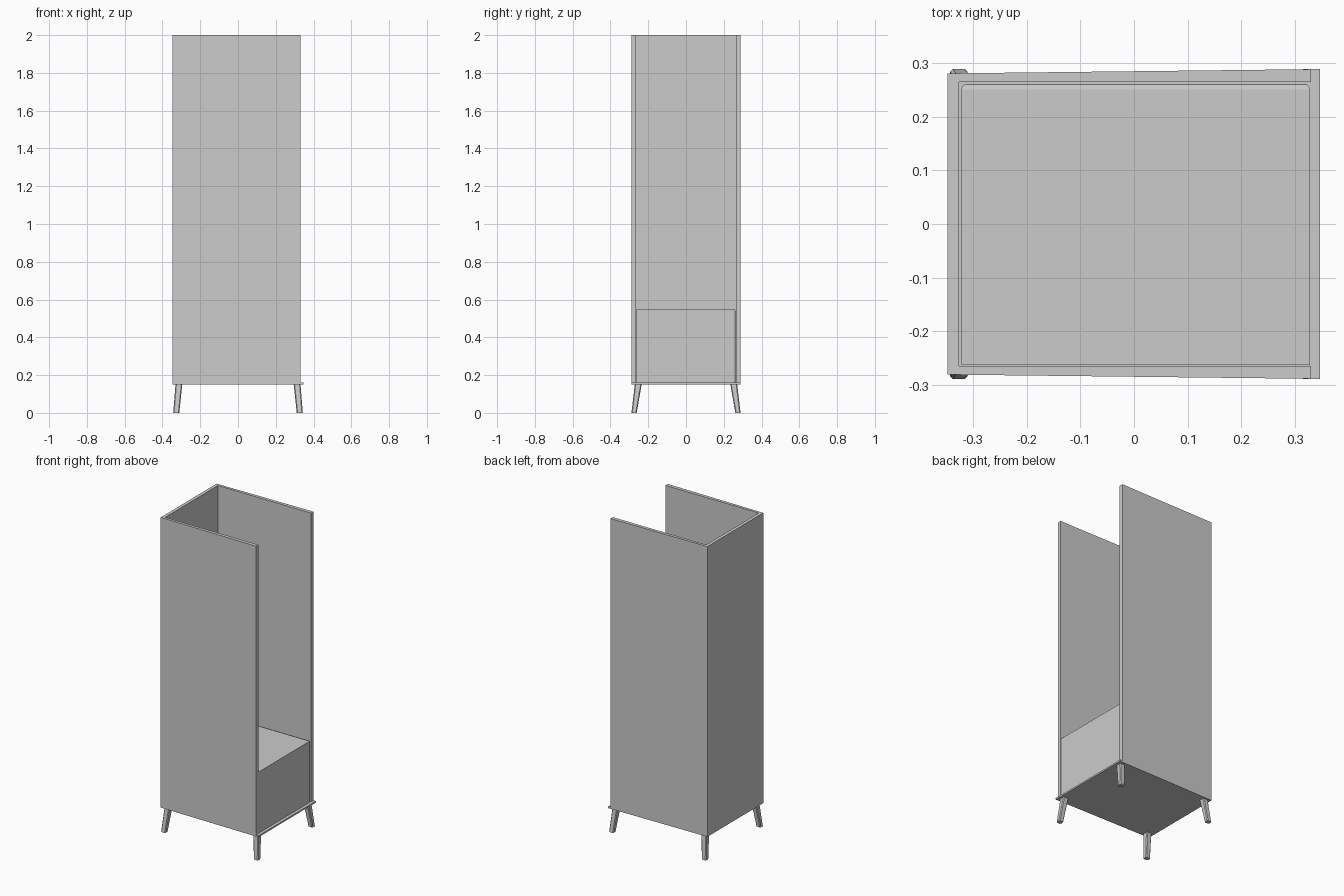
import bpy
import bmesh

cube = bpy.data.objects.get("Cube")
if cube:
    bpy.data.objects.remove(cube, do_unlink=True)

grey = bpy.data.materials.new("plain grey")
grey.use_nodes = True
colour = (0.6, 0.6, 0.6, 1)
grey.diffuse_color = colour
grey.node_tree.nodes["Principled BSDF"].inputs["Base Color"].default_value = colour


def prism(name, bottom, top, z0, z1):
    """Solid between two outlines with the same number of points."""
    bm = bmesh.new()
    low = [bm.verts.new((x, y, z0)) for x, y in bottom]
    high = [bm.verts.new((x, y, z1)) for x, y in top]
    bm.faces.new(low[::-1])
    bm.faces.new(high)
    for i in range(len(low)):
        j = (i + 1) % len(low)
        bm.faces.new((low[i], low[j], high[j], high[i]))
    bmesh.ops.recalc_face_normals(bm, faces=bm.faces[:])
    mesh = bpy.data.meshes.new(name)
    bm.to_mesh(mesh)
    bm.free()
    mesh.materials.append(grey)
    obj = bpy.data.objects.new(name, mesh)
    bpy.context.collection.objects.link(obj)
    return obj


BASE, FLOOR, TOP = 0.15, 0.16, 2.0
BACK_X, OPEN_X, LIP_X = -0.348, 0.33, 0.347


def half_depth(x):
    """The cabinet widens slightly towards its open side."""
    return 0.281 + 0.008 * (x - BACK_X) / (LIP_X - BACK_X)


# Base plate, with a lip past the open side
plate = [(BACK_X, -half_depth(BACK_X)), (LIP_X, -half_depth(LIP_X)),
         (LIP_X, half_depth(LIP_X)), (BACK_X, half_depth(BACK_X))]
prism("base_plate", plate, plate, BASE, FLOOR)

# One U-shaped shell makes the three tall walls
inner_x, inner_y = -0.327, 0.265
a, b = half_depth(BACK_X), half_depth(OPEN_X)
shell = [(BACK_X, -a), (OPEN_X, -b), (OPEN_X, -inner_y), (inner_x, -inner_y),
         (inner_x, inner_y), (OPEN_X, inner_y), (OPEN_X, b), (BACK_X, a)]
prism("wall_shell", shell, shell, FLOOR, TOP)

# Low storage block, with softened edges along one side
x0, x1, y0, y1 = -0.322, 0.328, -0.263, 0.261
outline = [(x0, y0), (x1, y0), (x1, y1), (x0, y1)]
block = prism("storage_block", outline, outline, FLOOR, 0.55)
bm = bmesh.new()
bm.from_mesh(block.data)
edges = [e for e in bm.edges
         if all(v.co.y > 0 for v in e.verts) and max(v.co.z for v in e.verts) > 0.5]
bmesh.ops.bevel(bm, geom=edges, offset=0.01, segments=3, profile=0.5, affect='EDGES')
bm.to_mesh(block.data)
bm.free()


# Splayed legs with cut corners
def leg_outline(cx, cy, sx, sy, rx, ry, cut=0.005):
    pts = [(-rx + cut, -ry), (rx - cut, -ry), (rx, -ry + cut), (rx, ry - cut),
           (rx - cut, ry), (-rx + cut, ry), (-rx, ry - cut), (-rx, -ry + cut)]
    return [(sx * (cx + x), sy * (cy + y)) for x, y in pts]


for sx, side in ((-1, "right"), (1, "left")):
    for sy, end in ((-1, "front"), (1, "back")):
        foot = leg_outline(0.327, 0.275, sx, sy, 0.016, 0.014)
        head = leg_outline(0.313, 0.253, sx, sy, 0.018, 0.018)
        prism(f"{end}_{side}_leg", foot, head, 0, BASE)
